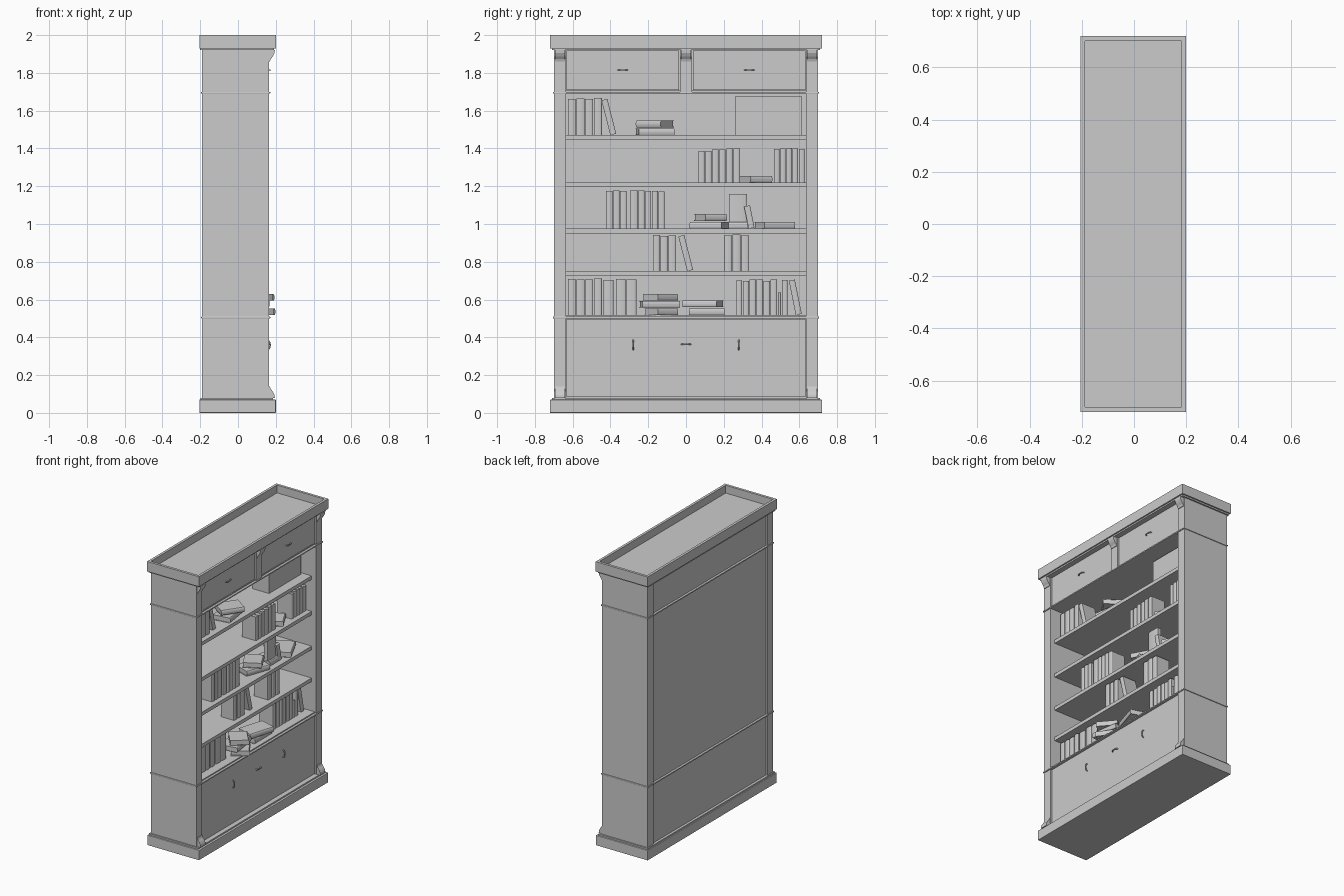
import bpy, bmesh, math, random
from mathutils import Vector

random.seed(4)
cube = bpy.data.objects.get("Cube")
if cube:
    bpy.data.objects.remove(cube, do_unlink=True)


def finish(name, bm, loc=(0, 0, 0), rot=(0, 0, 0)):
    bmesh.ops.recalc_face_normals(bm, faces=bm.faces)
    mesh = bpy.data.meshes.new(name)
    bm.to_mesh(mesh)
    bm.free()
    ob = bpy.data.objects.new(name, mesh)
    ob.location, ob.rotation_euler = loc, rot
    bpy.context.collection.objects.link(ob)
    return ob


def add_box(bm, x, y, z):
    """Box spanning three (low, high) ranges."""
    lo, hi = Vector((x[0], y[0], z[0])), Vector((x[1], y[1], z[1]))
    for v in bmesh.ops.create_cube(bm, size=1)["verts"]:
        v.co = (lo + hi) / 2 + v.co * (hi - lo)


def box(name, x, y, z, bevel=0):
    bm = bmesh.new()
    add_box(bm, x, y, z)
    ob = finish(name, bm)
    if bevel:
        mod = ob.modifiers.new("edge", "BEVEL")
        mod.width, mod.segments = bevel, 2
    return ob


def add_prism(bm, points, offset):
    face = bm.faces.new([bm.verts.new(p) for p in points])
    made = bmesh.ops.extrude_face_region(bm, geom=[face])["geom"]
    bmesh.ops.translate(bm, vec=offset,
                        verts=[g for g in made if isinstance(g, bmesh.types.BMVert)])


BACK, FRONT, FACE = -0.19, 0.165, 0.155
INNER, OUTER, WIDE = 0.635, 0.70, 0.72
LEVELS = (1.47, 1.22, 0.975, 0.75, 0.518)


def sym(half):
    return (-half, half)


# Plinth and its small upper step
box("plinth", (-0.205, 0.2), sym(WIDE), (0, 0.07), 0.003)
box("plinth_step", (-0.198, 0.185), sym(0.71), (0.07, 0.08))

# Crown: tray with a raised rim, and a step beneath
box("crown_step", (-0.2, 0.19), sym(0.71), (1.92, 1.932))
box("crown_board", (-0.205, 0.2), sym(WIDE), (1.93, 1.945))
bm = bmesh.new()
rim = 0.018
for s in (-1, 1):
    add_box(bm, (-0.205, 0.2), sorted((s * WIDE, s * (WIDE - rim))), (1.945, 2))
add_box(bm, (-0.205, -0.205 + rim), sym(WIDE - rim), (1.945, 2))
add_box(bm, (0.2 - rim, 0.2), sym(WIDE - rim), (1.945, 2))
finish("crown_rim", bm)

# Side walls, back panel, mouldings running around the case
for s, side in ((-1, "right"), (1, "left")):
    box(side + "_side_wall", (BACK, FRONT), sorted((s * INNER, s * OUTER)), (0.07, 1.93))
box("back_panel", (BACK + 0.01, BACK + 0.02), sym(INNER), (0.07, 1.93))
for name, z in (("lower_moulding", 0.505), ("upper_moulding", 1.695)):
    box(name, (BACK - 0.005, FRONT + 0.006), sym(0.705), (z - 0.005, z + 0.005), 0.003)

# Shelves and cabinet floor
for z in LEVELS[:-1]:
    box("shelf", (BACK + 0.015, 0.13), sym(INNER), (z - 0.025, z))
box("cabinet_floor", (BACK + 0.015, FACE), sym(INNER), (0.5, LEVELS[-1]))

# Drop door, drawers and the divider between them
box("lower_door", (FACE - 0.02, FACE), sym(INNER - 0.002), (0.083, 0.498))
for y in ((-INNER, -0.035), (0.035, INNER)):
    box("drawer_front", (FACE - 0.02, FACE), (y[0] + 0.002, y[1] - 0.002), (1.71, 1.918))
box("drawer_divider", (0.1, FRONT), sym(0.033), (1.7, 1.92))
box("drawer_rail", (0.1, FACE), sym(INNER), (1.7, 1.708))


# Curved brackets under the crown and on the plinth
def bracket(name, y, z, direction):
    drop = [(0, 0), (0.03, 0), (0.028, 0.018), (0.02, 0.034), (0.009, 0.048), (0.004, 0.062), (0, 0.062)]
    bm = bmesh.new()
    add_prism(bm, [(FRONT + x, y - 0.027, z + direction * d) for x, d in drop],
              (0, 0.054, 0))
    finish(name, bm)


for y in (-0.667, 0, 0.667):
    bracket("crown_bracket", y, 1.922, -1)
for y in (-0.667, 0.667):
    bracket("plinth_bracket", y, 0.078, 1)


# Arched pull handles
def handle(y, z, roll):
    curve = bpy.data.curves.new("handle", "CURVE")
    curve.dimensions = "3D"
    curve.bevel_depth, curve.bevel_resolution = 0.004, 1
    curve.use_fill_caps = True
    spline = curve.splines.new("POLY")
    spline.points.add(8)
    for i, p in enumerate(spline.points):
        a = math.pi * i / 8
        p.co = (0.015 * math.sin(a), -0.025 * math.cos(a), 0, 1)
    ob = bpy.data.objects.new("handle", curve)
    ob.location, ob.rotation_euler = (FACE, y, z), (roll, 0, 0)
    bpy.context.collection.objects.link(ob)
    bpy.ops.object.select_all(action="DESELECT")
    ob.select_set(True)
    bpy.context.view_layer.objects.active = ob
    bpy.ops.object.convert(target="MESH")
    bpy.ops.object.shade_smooth_by_angle()


for s in (-1, 1):
    handle(s * 0.335, 1.815, 0)
    handle(s * 0.28, 0.36, math.pi / 2)
handle(0, 0.363, 0)


# Book: cover with rounded spine facing +x, and inset pages
def book(thick, height, depth, loc, rot=(0, 0, 0)):
    h, d, c = thick / 2, depth / 2, 0.003
    arc = [(d - 0.006 + 0.006 * math.cos(a), h * math.sin(a))
           for a in (math.pi * (i / 6 - 0.5) for i in range(7))]
    outline = [(-d, -h)] + arc + [(-d, h), (-d, h - c), (d - 0.01, h - c),
                                  (d - 0.01, c - h), (-d, c - h)]
    bm = bmesh.new()
    add_prism(bm, [(x, y, 0) for x, y in outline], (0, 0, height))
    add_box(bm, (-d + c, d - 0.01), (c - h, h - c), (c, height - c))
    finish("book", bm, loc, rot)


# Upright rows: shelf, first centre, count, spacing, height
ROWS = [
    (0, -0.605, 4, 0.046, 0.195),
    (1, 0.082, 2, 0.037, 0.165), (1, 0.155, 4, 0.038, 0.178), (1, 0.48, 5, 0.033, 0.178),
    (2, -0.406, 3, 0.037, 0.2), (2, -0.275, 1, 0.045, 0.2), (2, -0.235, 4, 0.035, 0.2),
    (3, -0.157, 3, 0.042, 0.19), (3, 0.223, 3, 0.045, 0.19),
    (4, -0.605, 4, 0.046, 0.19), (4, -0.41, 1, 0.055, 0.19), (4, -0.345, 2, 0.056, 0.19),
    (4, 0.28, 6, 0.037, 0.185), (4, 0.495, 1, 0.018, 0.12), (4, 0.523, 1, 0.033, 0.185),
]
for level, start, count, step, height in ROWS:
    for i in range(count):
        tall = height + random.uniform(-0.004, 0.004)
        depth = random.uniform(0.105, 0.125)
        book(step - 0.004, tall, depth, (0.095 - depth / 2, start + i * step, LEVELS[level]))

# Leaning books: shelf, foot, height, tilt
for level, y, height, tilt in ((0, -0.385, 0.19, 0.25), (2, 0.347, 0.12, 0.2),
                               (3, 0.022, 0.19, 0.25), (4, 0.597, 0.185, 0.2)):
    lift = 0.016 * math.sin(tilt)
    book(0.032, height, 0.11, (0.035, y, LEVELS[level] + lift), (tilt, 0, 0))

# Lying books: shelf, centre x and y, height above shelf, length, turn
LYING = [
    (0, 0.04, -0.165, 0, 0.19, 0.15), (0, 0.05, -0.165, 0.042, 0.16, -0.6),
    (1, 0.03, 0.37, 0, 0.13, 0.5),
    (2, 0.03, 0.125, 0, 0.18, -0.35), (2, 0.03, 0.13, 0.042, 0.13, 0.5),
    (2, 0.03, 0.275, 0, 0.1, 0), (2, 0.03, 0.47, 0, 0.18, 0.45),
    (4, 0.11, -0.13, 0, 0.13, 0.6), (4, 0.08, -0.14, 0.04, 0.2, 0.15),
    (4, 0.1, -0.135, 0.076, 0.14, 0.7), (4, 0.06, 0.11, 0, 0.19, 0),
    (4, 0.08, 0.09, 0.042, 0.19, -0.3),
]
for level, x, y, up, length, turn in LYING:
    thick = 0.035
    half = Vector((-math.sin(turn), math.cos(turn), 0)) * length / 2
    loc = Vector((x, y, LEVELS[level] + up + thick / 2)) + half
    book(thick, length, 0.125, loc, (math.pi / 2, 0, turn))

# Storage box and a book propped on a lying one
box("storage_box", (-0.067, 0.06), (0.26, 0.615), (LEVELS[0], 1.675))
book(0.095, 0.15, 0.03, (0.06, 0.275, LEVELS[2] + 0.035))
